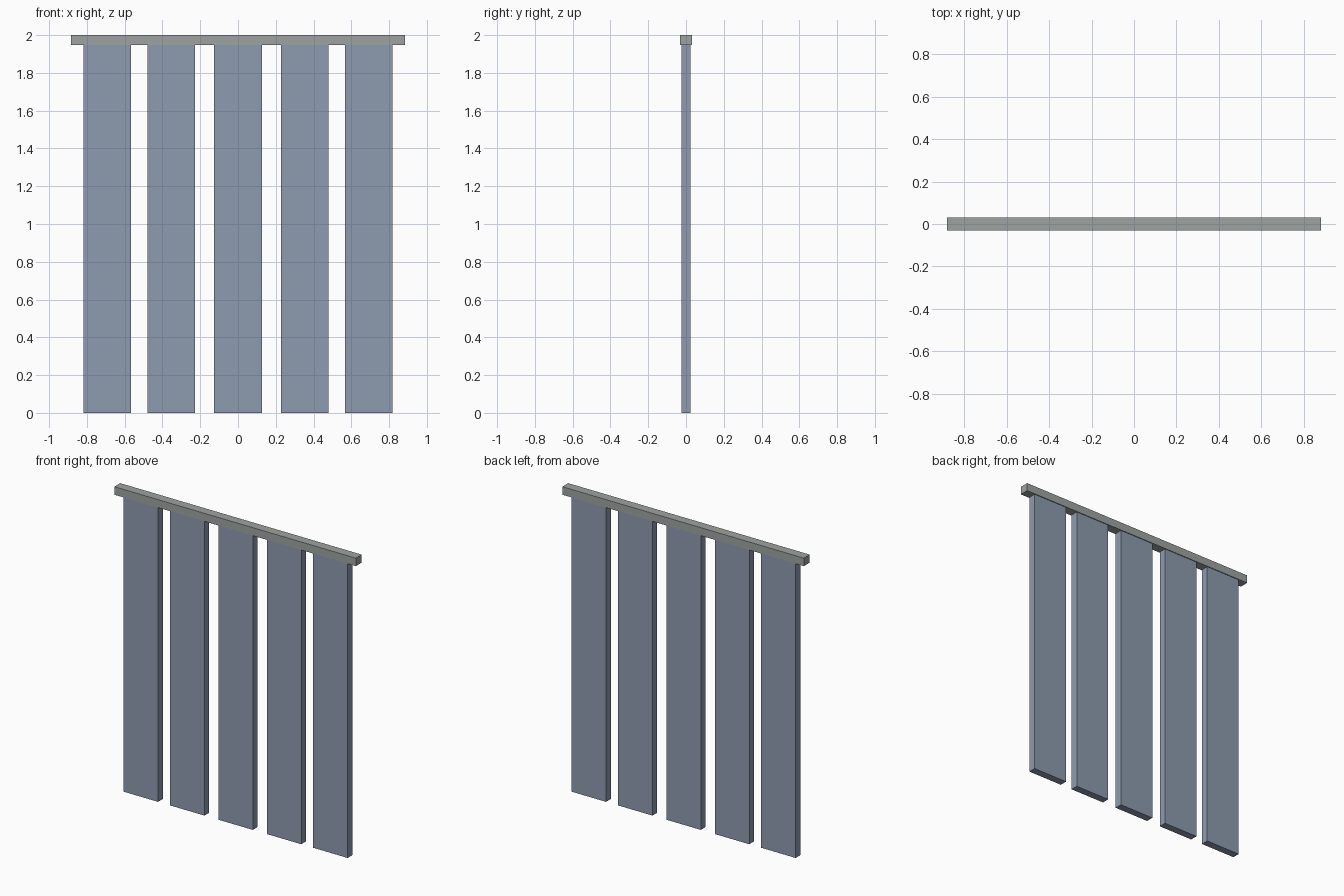
import bpy

if "Cube" in bpy.data.objects:
    bpy.data.objects.remove(bpy.data.objects["Cube"])


def material(name, color):
    mat = bpy.data.materials.new(name)
    mat.diffuse_color = color
    mat.use_nodes = True
    mat.node_tree.nodes["Principled BSDF"].inputs["Base Color"].default_value = mat.diffuse_color
    return mat


def box(name, x, z0, z1, width, depth, mat):
    bpy.ops.mesh.primitive_cube_add(size=1, location=(x, 0, (z0 + z1) / 2))
    obj = bpy.context.object
    obj.name = name
    obj.scale = (width, depth, z1 - z0)
    bpy.ops.object.transform_apply(location=False, rotation=False, scale=True)
    obj.data.materials.append(mat)
    return obj


rail_mat = material("rail_grey", (0.34, 0.37, 0.36, 1))
strip_mat = material("strip_blue", (0.27, 0.33, 0.43, 1))

# Top rail
box("top_rail", 0, 1.947, 2.0, 1.766, 0.061, rail_mat)

# Five hanging strips; the outer pair sits slightly closer in
for i, x in enumerate((-0.693, -0.354, 0, 0.354, 0.693)):
    box(f"hanging_strip_{i + 1}", x, 0, 1.947, 0.252, 0.05, strip_mat)
